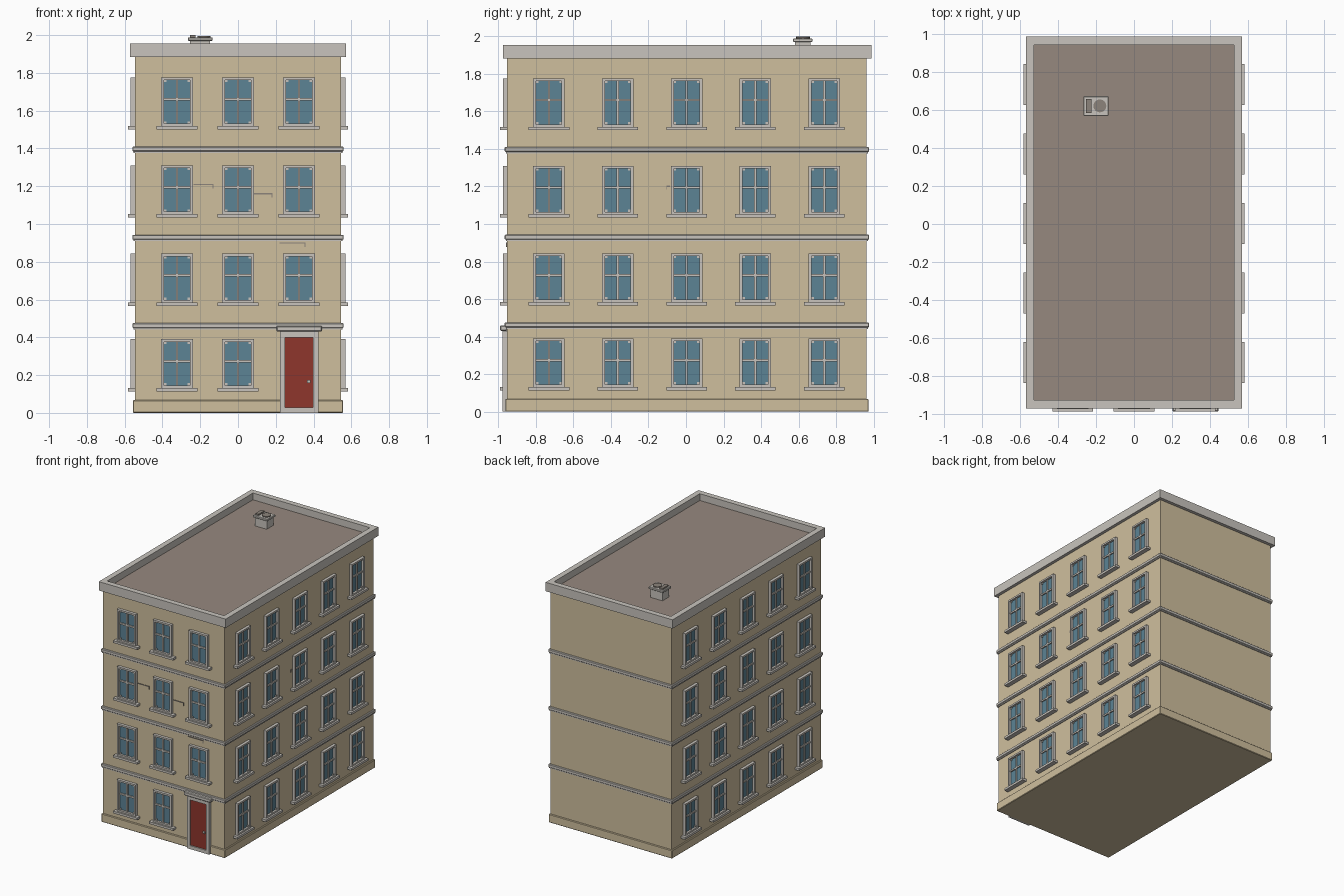
import bpy
import bmesh
from math import radians
from mathutils import Matrix, Vector

cube = bpy.data.objects.get("Cube")
if cube:
    bpy.data.objects.remove(cube, do_unlink=True)


def material(name, r, g, b):
    # sRGB bytes to a flat linear colour
    lin = [(c / 255 / 12.92) if c < 11 else ((c / 255 + 0.055) / 1.055) ** 2.4 for c in (r, g, b)]
    m = bpy.data.materials.new(name)
    m.use_nodes = True
    m.diffuse_color = (*lin, 1)
    m.node_tree.nodes["Principled BSDF"].inputs["Base Color"].default_value = (*lin, 1)
    return m


WALL = material("warm plaster", 207, 191, 158)
TRIM = material("pale stone", 200, 196, 189)
GLASS = material("window blue", 92, 131, 149)
DOOR = material("door red", 142, 54, 44)
ROOF = material("roof brown", 150, 137, 127)
METAL = material("dull metal", 140, 132, 123)


def add_box(bm, x, y, z, slot=0):
    size = Vector((x[1] - x[0], y[1] - y[0], z[1] - z[0]))
    mid = Vector((x[0] + x[1], y[0] + y[1], z[0] + z[1])) / 2
    mat = Matrix.Translation(mid) @ Matrix.Diagonal((*size, 1))
    verts = bmesh.ops.create_cube(bm, size=1, matrix=mat)["verts"]
    for f in {f for v in verts for f in v.link_faces}:
        f.material_index = slot


def to_mesh(bm, name, mats):
    me = bpy.data.meshes.new(name)
    bm.to_mesh(me)
    bm.free()
    for m in mats:
        me.materials.append(m)
    return me


def place(name, me, loc=(0, 0, 0), turn=0):
    ob = bpy.data.objects.new(name, me)
    ob.location = loc
    ob.rotation_euler.z = radians(turn)
    bpy.context.collection.objects.link(ob)
    return ob


def box(name, x, y, z, mat, bevel=0):
    bm = bmesh.new()
    add_box(bm, x, y, z)
    ob = place(name, to_mesh(bm, name, [mat]))
    if bevel:
        mod = ob.modifiers.new("soft edge", "BEVEL")
        mod.width = bevel
        mod.segments = 1
    return ob


# Main block: half width, front and back
HX, FRONT, BACK = 0.546, -0.953, 0.963


def slab(name, out, z, mat, bevel=0):
    return box(name, (-HX - out, HX + out), (FRONT - out, BACK + out), z, mat, bevel)


slab("walls", 0, (0.01, 1.89), WALL)
slab("plinth", 0.01, (0, 0.068), WALL, 0.004)
for i, z in enumerate((0.441, 0.909, 1.376)):
    slab(f"floor_band_{i + 1}", 0.007, (z, z + 0.01), TRIM)
    slab(f"floor_ledge_{i + 1}", 0.013, (z + 0.008, z + 0.034), TRIM, 0.004)

# Cornice with a sunken roof deck
bm = bmesh.new()
add_box(bm, (-0.571, 0.571), (-0.974, 0.989), (1.883, 1.955))
bm.normal_update()
deck = next(f for f in bm.faces if f.normal.z > 0.9)
bmesh.ops.inset_region(bm, faces=[deck], thickness=0.063)
walls = bmesh.ops.extrude_face_region(bm, geom=[deck])
new_deck = next(g for g in walls["geom"] if isinstance(g, bmesh.types.BMFace))
bmesh.ops.translate(bm, verts=new_deck.verts, vec=(0, 0, -0.055))
new_deck.material_index = 1
if deck.is_valid:
    bmesh.ops.delete(bm, geom=[deck], context="FACES_ONLY")
place("cornice_and_roof", to_mesh(bm, "cornice_and_roof", [TRIM, ROOF]))

# One window, facing -y with its sill at the origin
bm = bmesh.new()
W, IN, LOW, TOP = 0.084, 0.068, 0.018, 0.276
add_box(bm, (-0.108, 0.108), (-0.037, 0.01), (0, LOW))
for s in (-1, 1):
    add_box(bm, sorted((s * IN, s * W)), (-0.023, 0.01), (LOW, TOP))
    for z in (0.036, 0.258):
        add_box(bm, (s * 0.062 - 0.007, s * 0.062 + 0.007), (-0.012, 0), (z - 0.007, z + 0.007))
for z in ((LOW, 0.031), (0.262, TOP)):
    add_box(bm, (-IN, IN), (-0.023, 0.01), z)
add_box(bm, (-0.006, 0.006), (-0.014, 0), (0.031, 0.262))
add_box(bm, (-IN, IN), (-0.014, 0), (0.154, 0.167))
add_box(bm, (-IN, IN), (-0.005, 0), (0.031, 0.262), 1)
window = to_mesh(bm, "window", [TRIM, GLASS])

for row, z in enumerate((0.114, 0.567, 1.034, 1.5)):
    for col in (-1, 0, 1):
        if row or col < 1:
            place(f"front_window_{row}_{col + 1}", window, (col * 0.323, FRONT, z))
    for col in range(5):
        y = (col - 2) * 0.3665 + 0.003
        place(f"left_window_{row}_{col}", window, (HX, y, z), 90)
        place(f"right_window_{row}_{col}", window, (-HX, y, z), -90)

# Entrance
for side, x in (("right", (0.223, 0.25)), ("left", (0.398, 0.425))):
    box(f"door_post_{side}", x, (-0.977, FRONT), (0, 0.43), TRIM)
box("door_head", (0.25, 0.398), (-0.977, FRONT), (0.4, 0.43), TRIM)
box("door_step", (0.25, 0.398), (-0.977, FRONT), (0, 0.028), TRIM)
box("door_leaf", (0.25, 0.398), (-0.967, FRONT), (0.028, 0.4), DOOR)
box("door_canopy", (0.203, 0.445), (-0.99, FRONT), (0.43, 0.46), TRIM, 0.005)
box("door_handle", (0.364, 0.384), (-0.976, -0.965), (0.158, 0.173), TRIM)

# Small raised plaster seams
for i, (x0, x1, z, end) in enumerate(((-0.235, -0.13, 1.207, 1), (0.085, 0.182, 1.157, 1), (0.22, 0.358, 0.896, 1))):
    box(f"front_seam_{i}", (x0, x1), (FRONT - 0.005, FRONT), (z, z + 0.006), METAL)
    box(f"front_seam_end_{i}", (x1 - 0.005, x1), (FRONT - 0.005, FRONT), (z - 0.018, z), METAL)
box("side_seam", (HX, HX + 0.005), (-0.105, -0.085), (1.198, 1.204), METAL)
box("side_seam_end", (HX, HX + 0.005), (-0.105, -0.1), (1.183, 1.198), METAL)

# Rooftop ventilation unit
box("vent_body", (-0.253, -0.147), (0.58, 0.664), (1.895, 1.974), TRIM)
box("vent_lid", (-0.266, -0.134), (0.57, 0.674), (1.97, 1.988), TRIM, 0.003)
box("vent_hatch", (-0.253, -0.224), (0.586, 0.66), (1.985, 2.0), METAL)
bm = bmesh.new()
bmesh.ops.create_cone(bm, cap_ends=True, segments=24, radius1=0.034, radius2=0.034, depth=0.012)
place("vent_fan", to_mesh(bm, "vent_fan", [METAL]), (-0.18, 0.623, 1.989))
